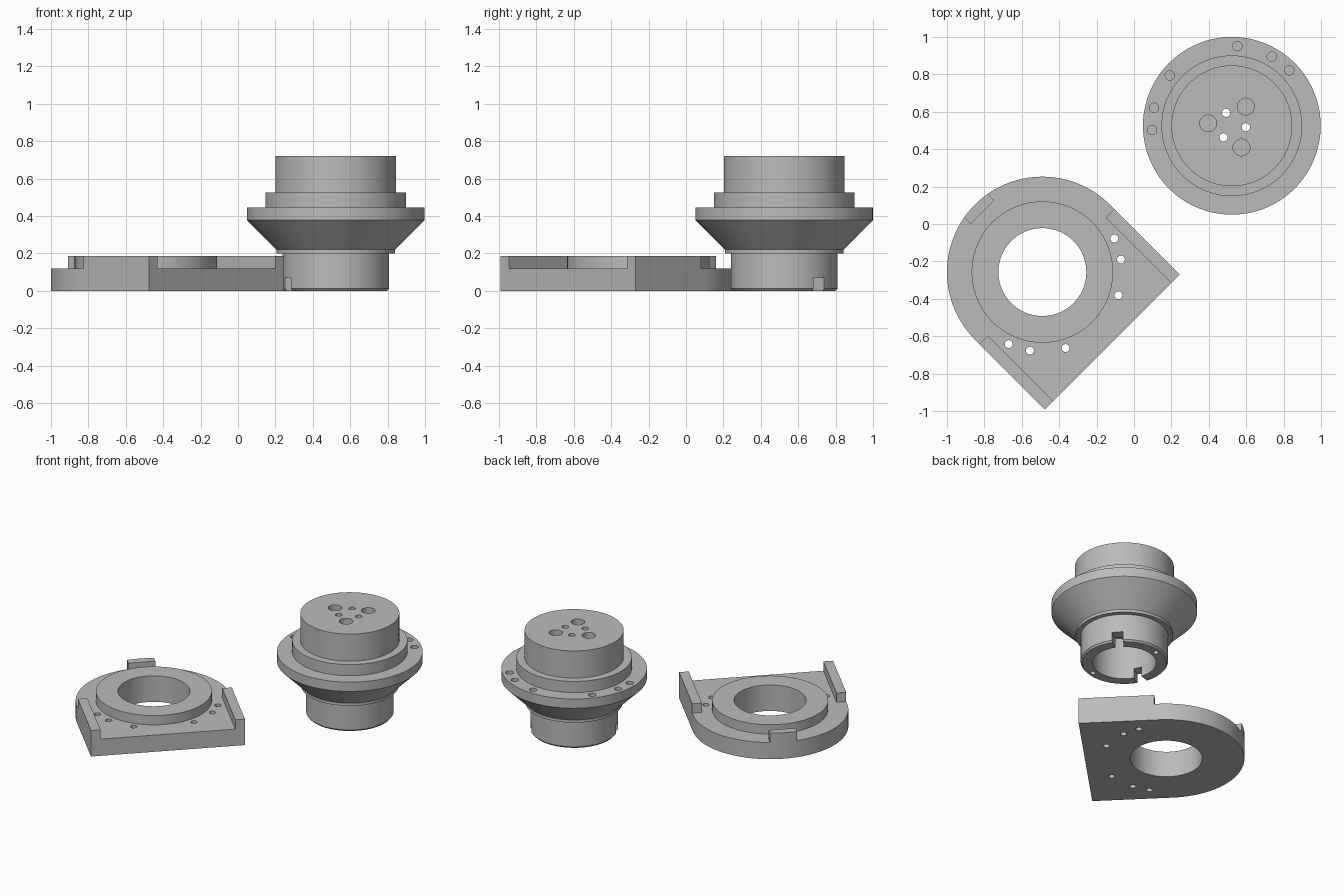
import bpy, bmesh
from math import cos, sin, radians
from mathutils import Matrix, Vector
from mathutils.geometry import tessellate_polygon

if "Cube" in bpy.data.objects:
    bpy.data.objects.remove(bpy.data.objects["Cube"], do_unlink=True)

grey = bpy.data.materials.new("machined grey")
grey.use_nodes = True
GREY = (0.5, 0.5, 0.5, 1)
grey.diffuse_color = GREY
grey.node_tree.nodes["Principled BSDF"].inputs["Base Color"].default_value = GREY

HUB = Matrix.Translation((0.523, 0.525, 0))
PLATE = Matrix.Translation((-0.49, -0.257, 0)) @ Matrix.Rotation(radians(-45), 4, 'Z')
R, FRONT, BASE, TOP = 0.51, 0.529, 0.12, 0.187


def arc(r, a0, a1, n):
    """Points on an arc about the origin, angles in degrees, both ends included."""
    angles = [radians(a0 + (a1 - a0) * i / n) for i in range(n + 1)]
    return [(r * cos(a), r * sin(a)) for a in angles]


def circle(r, n=96):
    return arc(r, 0, 360, n)[:-1]


def hole(r, dist, angle):
    a = radians(angle)
    return [(x + dist * cos(a), y + dist * sin(a)) for x, y in circle(r, 32)]


def fill(bm, loops, z):
    """Flat face bounded by the first loop, with the other loops as holes."""
    polys = [[Vector((x, y, 0)) for x, y in loop] for loop in loops]
    verts = [bm.verts.new((p.x, p.y, z)) for poly in polys for p in poly]
    for tri in tessellate_polygon(polys):
        bm.faces.new([verts[i] for i in tri])


def loft(bm, loop0, z0, loop1, z1):
    """Wall between two loops with equal point counts."""
    low = [bm.verts.new((x, y, z0)) for x, y in loop0]
    high = [bm.verts.new((x, y, z1)) for x, y in loop1]
    for i in range(len(low)):
        bm.faces.new((low[i - 1], low[i], high[i], high[i - 1]))


def finish(bm, name, frame):
    bmesh.ops.remove_doubles(bm, verts=bm.verts[:], dist=1e-5)
    bmesh.ops.recalc_face_normals(bm, faces=bm.faces[:])
    for f in bm.faces:
        f.smooth = True
    for e in bm.edges:
        e.smooth = e.calc_face_angle(3) < radians(25)
    mesh = bpy.data.meshes.new(name)
    bm.to_mesh(mesh)
    bm.free()
    mesh.materials.append(grey)
    obj = bpy.data.objects.new(name, mesh)
    bpy.context.collection.objects.link(obj)
    obj.matrix_world = frame


def solid(name, loops, z0, z1, frame):
    """Upright prism from an outline and its through holes."""
    bm = bmesh.new()
    for z in (z0, z1):
        fill(bm, loops, z)
    for loop in loops:
        loft(bm, loop, z0, loop, z1)
    finish(bm, name, frame)


# Hub: every ring shares the angles of the two drive slots
SLOTS, HALF, ROOF, BORE = (41, 205), 7.5, 0.07, 0.207
slot_spans = [(a - HALF, a + HALF, 4) for a in SLOTS]
jaw_spans = [(SLOTS[0] + HALF, SLOTS[1] - HALF, 48),
             (SLOTS[1] + HALF, SLOTS[0] + 360 - HALF, 56)]


def ring(r):
    spans = (slot_spans[0], jaw_spans[0], slot_spans[1], jaw_spans[1])
    return [p for span in spans for p in arc(r, *span)[:-1]]


def sector(r, span):
    return arc(r, *span) + arc(BORE, *span)[::-1]


def blind_hole(bm, loop, mouth, end):
    loft(bm, loop, mouth, loop, end)
    fill(bm, [loop], end)


bm = bmesh.new()

# Lower rim: two jaws with pin holes, and the slot roofs between them
for span, angle in zip(jaw_spans, (107, 287)):
    pin = hole(0.018, 0.246, angle)
    foot, body = sector(0.275, span), sector(0.285, span)
    fill(bm, [foot, pin], 0)
    blind_hole(bm, pin, 0, 0.05)
    loft(bm, foot, 0, body, 0.012)
    loft(bm, body, 0.012, body, ROOF)
for span in slot_spans:
    fill(bm, [sector(0.285, span)], ROOF)

# Bore and the outside walls, from the neck up to the top boss
for r0, z0, r1, z1 in ((BORE, ROOF, BORE, 0.3), (0.285, ROOF, 0.285, 0.2),
                       (0.317, 0.2, 0.317, 0.22), (0.317, 0.22, 0.475, 0.378),
                       (0.475, 0.378, 0.475, 0.445), (0.376, 0.445, 0.376, 0.525),
                       (0.323, 0.525, 0.323, 0.72)):
    loft(bm, ring(r0), z0, ring(r1), z1)

# Flat steps, with blind holes in the flange
flange_holes = [hole(0.025, 0.427, a) for a in (44, 60, 86, 141, 167, 183)]
fill(bm, [ring(0.317), ring(0.285)], 0.2)
fill(bm, [ring(0.475), ring(0.376)] + flange_holes, 0.445)
fill(bm, [ring(0.376), ring(0.323)], 0.525)
for loop in flange_holes:
    blind_hole(bm, loop, 0.445, 0.395)

# Top face and bore ceiling, joined by three through holes
wide = [hole(0.045, 0.127, 54 + 120 * k) for k in range(3)]
narrow = [hole(0.022, 0.076, 114 + 120 * k) for k in range(3)]
fill(bm, [ring(0.323)] + wide + narrow, 0.72)
fill(bm, [ring(BORE)] + narrow, 0.3)
for loop in wide:
    blind_hole(bm, loop, 0.72, 0.6)
for loop in narrow:
    loft(bm, loop, 0.3, loop, 0.72)
finish(bm, "hub_body", HUB)

# Base plate: round at the back, square at the front, bored and drilled
outline = [(FRONT, -R), (FRONT, R)] + arc(R, 90, 270, 64)
bolts = [hole(0.021, 0.425, side * a) for a in (28, 54, 70) for side in (-1, 1)]
solid("base_plate", [outline, circle(0.235)] + bolts, 0, BASE, PLATE)

# Raised bearing ring
solid("bearing_ring", [circle(0.378), circle(0.235)], BASE, TOP, PLATE)

# Side rails along the straight edges
for side, label in ((1, "left"), (-1, "right")):
    y0, y1 = side * 0.446, side * R
    rail = [(0.034, y0), (FRONT, y0), (FRONT, y1), (0.034, y1)]
    solid(label + "_side_rail", [rail], BASE, TOP, PLATE)

# Rear stop following the rounded edge
stop = [(-0.453, -0.09), (-0.453, 0.09)] + arc(R, 170, 190, 10)
solid("rear_stop", [stop], BASE, TOP, PLATE)
